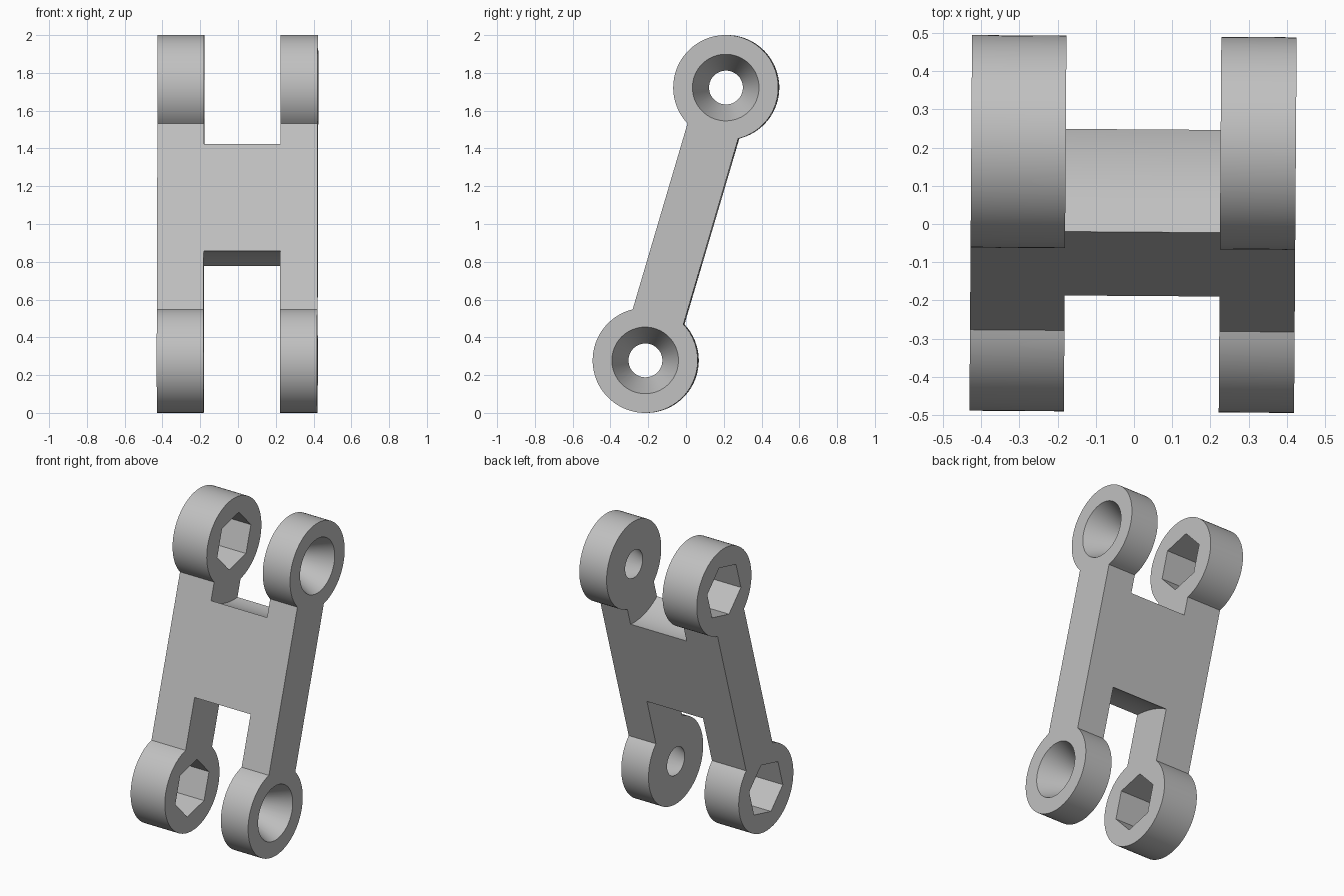
import bpy
import bmesh
import math

cube = bpy.data.objects.get("Cube")
if cube:
    bpy.data.objects.remove(cube, do_unlink=True)

# Main dimensions
LUG_R = 0.278        # lug radius
HALF_T = 0.14        # half thickness of the bar
REACH = 0.753        # bar middle to lug centre
X_MIN, X_MAX = -0.427, 0.422
SLOT_MIN, SLOT_MAX = -0.18, 0.225
TILT, TURN = math.radians(-16.45), math.radians(-0.4)

grey = bpy.data.materials.new("grey plastic")
grey.use_nodes = True
colour = (0.53, 0.53, 0.53, 1)
grey.diffuse_color = colour
grey.node_tree.nodes["Principled BSDF"].inputs["Base Color"].default_value = colour


def loft(name, near, far):
    """Closed solid between two matching loops of points."""
    bm = bmesh.new()
    a = [bm.verts.new(p) for p in near]
    b = [bm.verts.new(p) for p in far]
    n = len(a)
    bm.faces.new(a)
    bm.faces.new(b[::-1])
    for i in range(n):
        j = (i + 1) % n
        bm.faces.new((a[j], a[i], b[i], b[j]))
    bmesh.ops.recalc_face_normals(bm, faces=bm.faces)
    mesh = bpy.data.meshes.new(name)
    bm.to_mesh(mesh)
    bm.free()
    mesh.materials.append(grey)
    obj = bpy.data.objects.new(name, mesh)
    bpy.context.collection.objects.link(obj)
    return obj


def ring(x, z, radius, sides):
    """Loop around the x axis, first corner pointing along the bar."""
    steps = [2 * math.pi * i / sides for i in range(sides)]
    return [(x, radius * math.sin(t), z + radius * math.cos(t)) for t in steps]


# Bar with a round lug at each end, as one side profile
neck = math.asin(HALF_T / LUG_R)
sweep = 2 * (math.pi - neck)
profile = []
for end in (1, -1):
    for i in range(73):
        t = neck - math.pi + sweep * i / 72
        profile.append((end * LUG_R * math.sin(t), end * (REACH + LUG_R * math.cos(t))))
link = loft("link_body", [(X_MIN, y, z) for y, z in profile],
            [(X_MAX, y, z) for y, z in profile])

cutters = []
for label, z, slot_r in (("upper", REACH, 0.38), ("lower", -REACH, 0.58)):
    # Rounded slot between the two lugs
    cutters.append(loft(label + "_slot_cutter", ring(SLOT_MIN, z, slot_r, 160),
                        ring(SLOT_MAX, z, slot_r, 160)))
    # Conical hole in the narrow lug, carried slightly past both faces
    cutters.append(loft(label + "_cone_cutter", ring(SLOT_MAX - 0.04, z, 0.072, 64),
                        ring(X_MAX + 0.04, z, 0.194, 64)))
    # Hexagonal hole in the wide lug
    cutters.append(loft(label + "_hex_cutter", ring(X_MIN - 0.05, z, 0.176, 6),
                        ring(SLOT_MIN + 0.05, z, 0.176, 6)))

for cutter in cutters:
    mod = link.modifiers.new(cutter.name, "BOOLEAN")
    mod.operation = "DIFFERENCE"
    mod.solver = "EXACT"
    mod.object = cutter
    cutter.hide_render = True

# Bake the cuts, then drop the cutters
bpy.context.view_layer.update()
baked = bpy.data.meshes.new_from_object(link.evaluated_get(bpy.context.evaluated_depsgraph_get()))
link.modifiers.clear()
link.data = baked
for cutter in cutters:
    bpy.data.objects.remove(cutter, do_unlink=True)

# Lean the link back and stand it on the ground
link.rotation_euler = (TILT, 0, TURN)
link.location.z = REACH * math.cos(TILT) + LUG_R

bpy.ops.object.select_all(action="DESELECT")
link.select_set(True)
bpy.context.view_layer.objects.active = link
bpy.ops.object.shade_smooth_by_angle(angle=math.radians(25))
